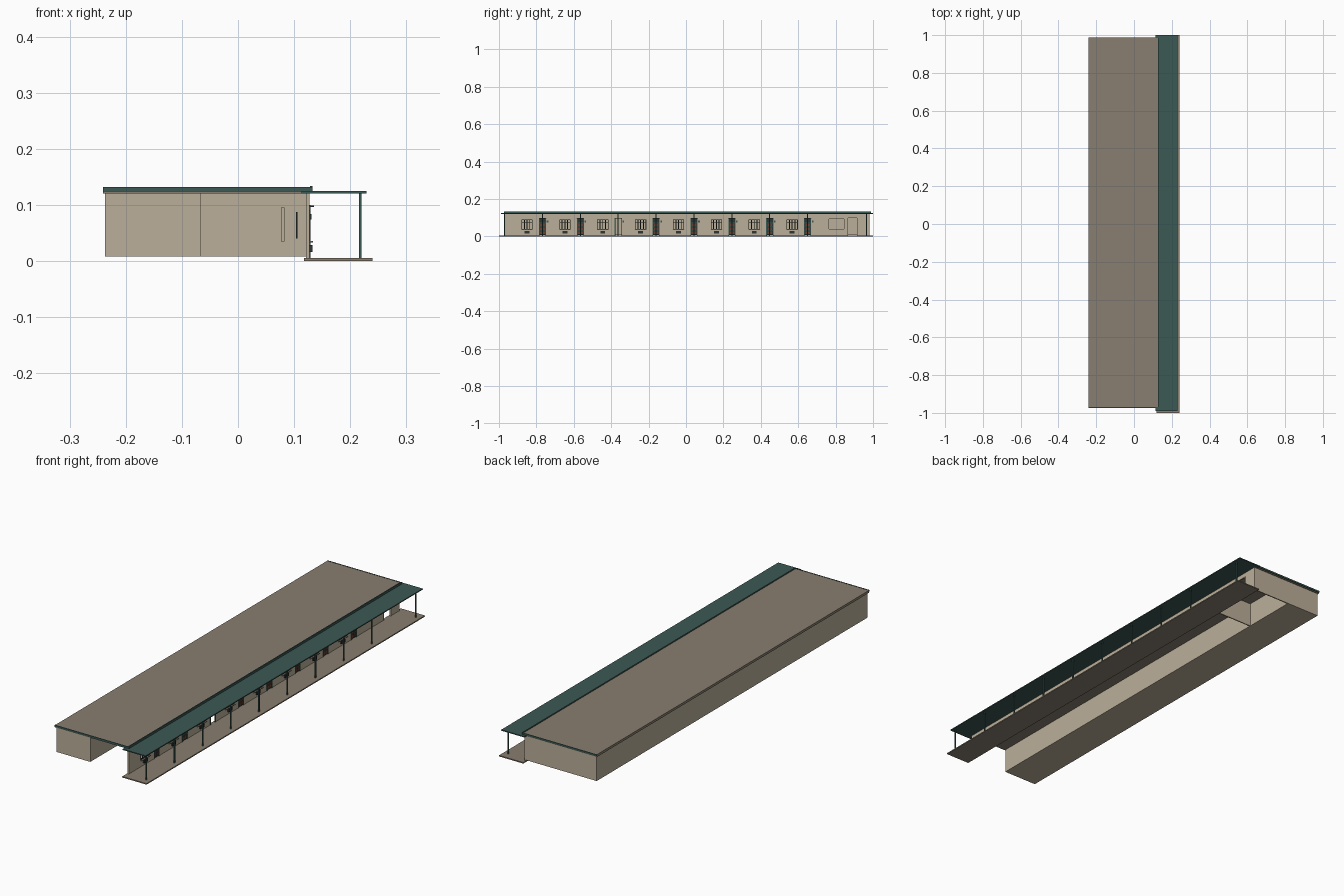
import bpy, bmesh

if "Cube" in bpy.data.objects:
    bpy.data.objects.remove(bpy.data.objects["Cube"])


def material(name, r, g, b):
    m = bpy.data.materials.new(name)
    m.diffuse_color = (r, g, b, 1)
    m.use_nodes = True
    m.node_tree.nodes["Principled BSDF"].inputs["Base Color"].default_value = m.diffuse_color
    return m


BEIGE = material("beige_render", 0.50, 0.43, 0.32)
BROWN = material("roof_brown", 0.25, 0.21, 0.16)
TEAL = material("teal_paint", 0.045, 0.10, 0.088)
DARK = material("dark_frame", 0.025, 0.035, 0.033)
RED = material("door_red", 0.16, 0.05, 0.03)


def boxes(name, mat, *items):
    """One object from boxes given as (x0, x1, y0, y1, z0, z1)."""
    bm = bmesh.new()
    for x0, x1, y0, y1, z0, z1 in items:
        vs = bmesh.ops.create_cube(bm, size=1)["verts"]
        for v in vs:
            v.co.x = x0 if v.co.x < 0 else x1
            v.co.y = y0 if v.co.y < 0 else y1
            v.co.z = z0 if v.co.z < 0 else z1
    me = bpy.data.meshes.new(name)
    bm.to_mesh(me)
    bm.free()
    me.materials.append(mat)
    ob = bpy.data.objects.new(name, me)
    bpy.context.collection.objects.link(ob)
    return ob


Y0, Y1 = -0.965, 0.98         # wall ends
FX0, FX1 = 0.121, 0.127       # veranda wall thickness
ZB, ZT = 0.008, 0.12          # wall bottom and top
PITCH = 0.2025
win_y = [-0.85 + PITCH * i for i in range(8)]
door_y = [-0.767 + PITCH * i for i in range(8)]

# Veranda slab
boxes("veranda_slab", BROWN, (0.118, 0.24, -1.0, 1.0, 0, 0.005))

# Long rear block, end wall and partition of the open-bottomed front rooms
boxes("rear_block", BEIGE, (-0.237, -0.067, Y0, Y1, ZB, ZT))
boxes("end_wall", BEIGE, (-0.067, FX1, Y1 - 0.005, Y1, ZB, ZT))
boxes("partition_wall", BEIGE, (-0.067, FX0, 0.715, 0.72, ZB, ZT))
boxes("partition_panels", BEIGE, (0.077, 0.083, 0.708, 0.715, 0.035, 0.095))
boxes("partition_rail", DARK, (0.103, 0.106, 0.708, 0.715, 0.04, 0.087))

# Veranda wall, built around its window and door openings
openings = [(y - 0.03, y + 0.03, 0.037, 0.09) for y in win_y]
openings += [(y - 0.019, y + 0.019, ZB, 0.098) for y in door_y]
openings += [(0.762, 0.847, 0.037, 0.096), (0.863, 0.917, ZB, 0.10)]
pieces, prev = [], Y0
for a, b, lo, hi in sorted(openings):
    pieces.append((FX0, FX1, prev, a, ZB - 0.003, ZT))
    pieces.append((FX0, FX1, a, b, hi, ZT))
    if lo > ZB:
        pieces.append((FX0, FX1, a, b, ZB - 0.003, lo))
    prev = b
pieces.append((FX0, FX1, prev, Y1, ZB - 0.003, ZT))
boxes("veranda_wall", BEIGE, *pieces)


def frame(y, half, z0, z1, t, sill=True):
    """Border bars of an opening."""
    x0, x1 = FX0 + 0.002, FX1 + 0.002
    bars = [(x0, x1, y - half, y - half + t, z0, z1),
            (x0, x1, y + half - t, y + half, z0, z1),
            (x0, x1, y - half, y + half, z1 - t, z1)]
    if sill:
        bars.append((x0, x1, y - half, y + half, z0, z0 + t))
    return bars


# Windows with mullions and a transom, and a vent box under each
for i, y in enumerate(win_y):
    bars = frame(y, 0.03, 0.037, 0.09, 0.003)
    for k in (-0.0145, 0, 0.0145):
        bars.append((0.123, 0.128, y + k - 0.0025, y + k + 0.0025, 0.037, 0.09))
    bars.append((0.123, 0.128, y - 0.03, y + 0.03, 0.071, 0.075))
    boxes(f"window_frame_{i}", DARK, *bars)
    boxes(f"window_sill_{i}", BROWN, (FX1, 0.134, y - 0.032, y + 0.032, 0.033, 0.036))
    boxes(f"wall_vent_{i}", DARK, (FX1, 0.133, y - 0.013, y + 0.013, 0.016, 0.029))

# Doors: frame, leaf panels, rails, hood and side plate; the third one stands open
for i, y in enumerate(door_y):
    boxes(f"door_frame_{i}", TEAL, *frame(y, 0.019, 0.005, 0.098, 0.003, False))
    boxes(f"door_hood_{i}", DARK, (FX1, 0.135, y - 0.02, y + 0.02, 0.096, 0.099))
    boxes(f"door_plate_{i}", TEAL, (FX1, 0.131, y + 0.022, y + 0.031, 0.074, 0.084))
    if i == 2:
        continue
    boxes(f"door_leaf_{i}", DARK, (0.123, 0.126, y - 0.016, y + 0.016, 0.006, 0.095))
    boxes(f"door_panels_{i}", RED, *[
        (0.126, 0.1275, y + s - 0.005, y + s + 0.005, z, z + 0.013)
        for s in (-0.0075, 0.0075) for z in (0.012, 0.033, 0.054)])
    boxes(f"door_rails_{i}", TEAL, *[
        (0.126, 0.129, y - 0.016, y + 0.016, z, z + 0.003) for z in (0.028, 0.049, 0.07)])

# Thin frames of the open end room
boxes("end_room_window_frame", BEIGE, *frame(0.8045, 0.0425, 0.037, 0.096, 0.002))
boxes("end_room_door_frame", BEIGE, *frame(0.89, 0.027, 0.005, 0.10, 0.002, False))

# Main roof with fascia on the ends and the veranda side
boxes("main_roof", BROWN, (-0.241, 0.128, -0.969, 0.984, ZT, 0.131))
boxes("roof_fascia", TEAL,
      (-0.241, 0.133, -0.973, -0.969, 0.124, 0.132),
      (-0.241, 0.133, 0.984, 0.988, 0.124, 0.132),
      (0.128, 0.133, -0.969, 0.984, 0.124, 0.134))

# Veranda roof and posts
boxes("veranda_roof", TEAL, (0.113, 0.229, -0.99, 1.0, 0.12, 0.1245))
for i, y in enumerate([-0.97 + PITCH * k for k in range(9)] + [0.965]):
    boxes(f"veranda_post_{i}", TEAL,
          (0.2155, 0.2205, y - 0.0025, y + 0.0025, 0.005, 0.12))
